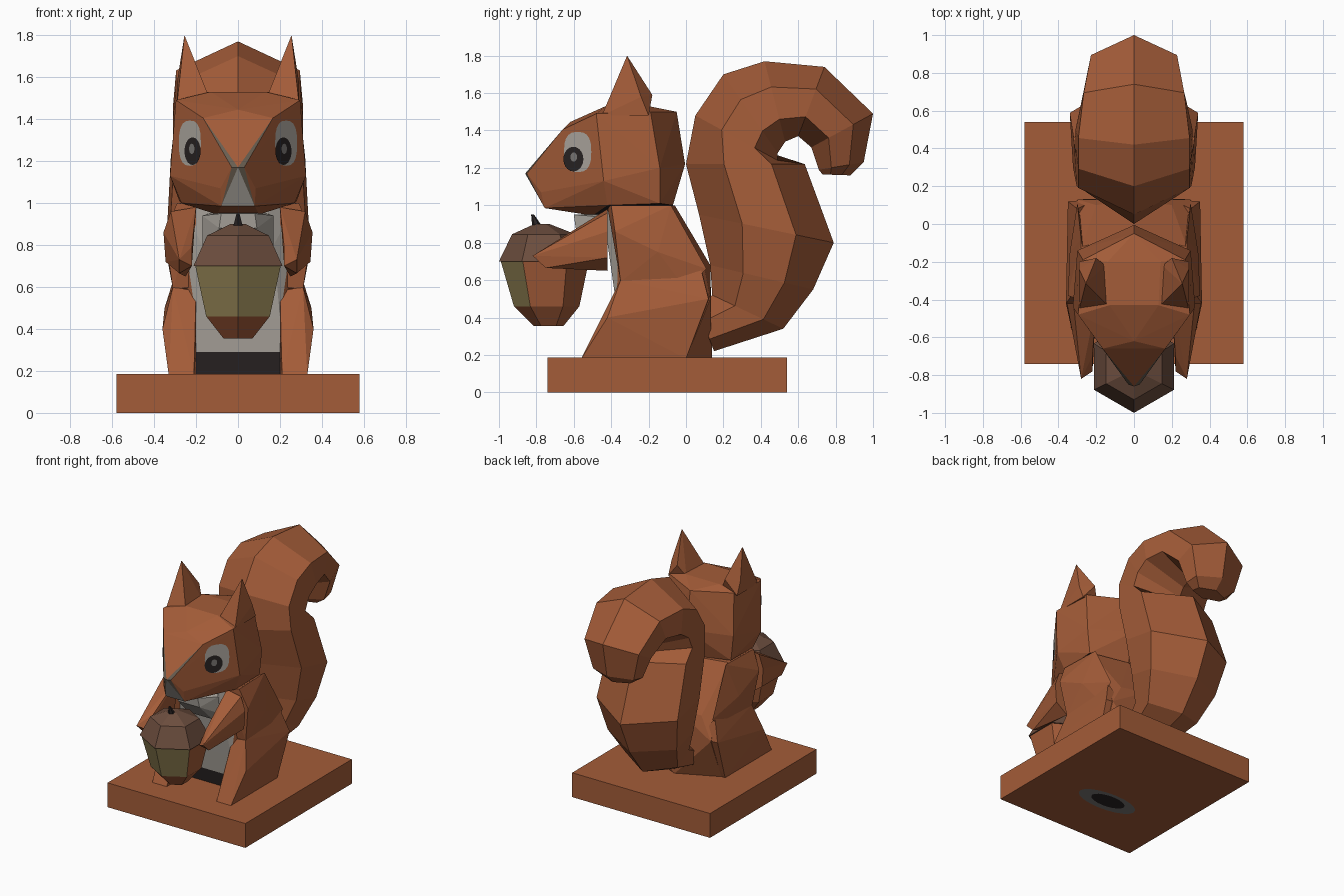
import bpy, bmesh, math
from mathutils import Vector

if "Cube" in bpy.data.objects:
    bpy.data.objects.remove(bpy.data.objects["Cube"])


def material(name, rgb):
    m = bpy.data.materials.new(name)
    m.diffuse_color = (*rgb, 1)
    m.use_nodes = True
    m.node_tree.nodes["Principled BSDF"].inputs["Base Color"].default_value = m.diffuse_color
    return m


FUR = material("russet", (0.37, 0.107, 0.04))
CREAM = material("pale grey", (0.42, 0.39, 0.35))
DARK = material("near black", (0.022, 0.017, 0.017))
CAP = material("cap brown", (0.15, 0.075, 0.048))
OLIVE = material("olive yellow", (0.26, 0.20, 0.08))
NOSE = material("nose brown", (0.14, 0.11, 0.08))
GREY = material("mid grey", (0.2, 0.19, 0.18))


def finish(name, bm, mats, rule=None, cuts=()):
    bmesh.ops.recalc_face_normals(bm, faces=bm.faces)
    for z in cuts:
        bmesh.ops.bisect_plane(bm, geom=bm.verts[:] + bm.edges[:] + bm.faces[:],
                               plane_co=(0, 0, z), plane_no=(0, 0, 1))
    bm.normal_update()
    if rule:
        for f in bm.faces:
            f.material_index = rule(f.calc_center_median(), f.normal)
    me = bpy.data.meshes.new(name)
    bm.to_mesh(me)
    bm.free()
    for m in mats:
        me.materials.append(m)
    ob = bpy.data.objects.new(name, me)
    bpy.context.collection.objects.link(ob)
    return ob


def hull(name, pts, mats=(FUR,), rule=None, cuts=()):
    bm = bmesh.new()
    for p in pts:
        bm.verts.new(p)
    r = bmesh.ops.convex_hull(bm, input=bm.verts[:])
    junk = {e for e in r["geom_interior"] + r["geom_unused"] if isinstance(e, bmesh.types.BMVert)}
    bmesh.ops.delete(bm, geom=list(junk), context='VERTS')
    return finish(name, bm, mats, rule, cuts)


def both(pts):
    return pts + [(-x, y, z) for x, y, z in pts if x > 0]


def pair(name, pts):
    hull(name + "_right", pts)
    hull(name + "_left", [(-x, y, z) for x, y, z in pts])


def loft(name, rings, mats=(FUR,), rule=None):
    bm = bmesh.new()
    vs = [[bm.verts.new(p) for p in r] for r in rings]
    n = len(vs[0])
    for a, b in zip(vs, vs[1:]):
        for i in range(n):
            bm.faces.new((a[i], a[(i + 1) % n], b[(i + 1) % n], b[i]))
    bm.faces.new(vs[0])
    bm.faces.new(vs[-1])
    return finish(name, bm, mats, rule)


def disc(name, center, u, v, ru, rv, mat, power=1.0, n=20):
    """Flat oval plate; power < 1 makes it squarer."""
    bm = bmesh.new()
    vs = []
    for i in range(n):
        c, s = math.cos(math.tau * i / n), math.sin(math.tau * i / n)
        a, b = (math.copysign(abs(t) ** power, t) for t in (c, s))
        vs.append(bm.verts.new(Vector(center) + Vector(u) * (a * ru) + Vector(v) * (b * rv)))
    bm.faces.new(vs)
    me = bpy.data.meshes.new(name)
    bm.to_mesh(me)
    bm.free()
    me.materials.append(mat)
    bpy.context.collection.objects.link(bpy.data.objects.new(name, me))


# Base slab, with dark marks underneath
hull("base", both([(0.58, y, z) for y in (-0.74, 0.54) for z in (0, 0.185)]))
disc("underside_mark", (0, -0.29, -0.002), (1, 0, 0), (0, -1, 0), 0.24, 0.1, GREY)
disc("underside_core", (0, -0.28, -0.004), (1, 0, 0), (0, -1, 0), 0.14, 0.065, DARK)

# Torso with pale belly, dark at the bottom
hull("torso", both([
    (0.2, -0.33, 0.18), (0.2, -0.37, 0.45), (0.17, -0.42, 0.8), (0.14, -0.44, 0.97),
    (0.28, -0.36, 1.0), (0.28, -0.12, 1.0), (0, -0.06, 1.0), (0, 0.13, 0.68),
    (0.2, 0.1, 0.66), (0.3, 0.13, 0.5), (0.3, 0.0, 0.18), (0, 0.14, 0.18)]),
    (FUR, CREAM, DARK),
    lambda c, n: 0 if n.y > -0.75 or n.z > 0.6 else (1 if c.z > 0.29 else 2), (0.29,))
hull("chest_bib", both([
    (0.08, -0.6, 0.95), (0.09, -0.59, 0.88), (0.17, -0.48, 0.94), (0.17, -0.45, 0.8),
    (0.1, -0.45, 0.74), (0.1, -0.4, 0.96)]), (CREAM,))

# Haunches, shoulders and forearms
pair("haunch", [
    (0.21, -0.56, 0.18), (0.33, -0.56, 0.18), (0.36, -0.42, 0.4), (0.2, -0.44, 0.4),
    (0.31, -0.35, 0.6), (0.2, -0.35, 0.58), (0.2, 0.13, 0.5), (0.35, 0.12, 0.5),
    (0.33, 0.0, 0.18), (0.2, 0.0, 0.18), (0.3, 0.08, 0.66)])
pair("shoulder", [
    (0.2, -0.42, 0.99), (0.29, -0.4, 1.0), (0.28, -0.08, 1.0), (0.34, -0.15, 0.75),
    (0.3, 0.11, 0.66), (0.35, -0.38, 0.86), (0.31, -0.35, 0.59), (0.2, -0.35, 0.6),
    (0.3, 0.0, 0.55)])
pair("forearm", [
    (0.2, -0.42, 0.98), (0.32, -0.42, 0.96), (0.355, -0.42, 0.86), (0.345, -0.42, 0.72),
    (0.25, -0.42, 0.65), (0.28, -0.82, 0.73), (0.28, -0.75, 0.665), (0.22, -0.78, 0.70),
    (0.22, -0.7, 0.79)])


# Head with nose, muzzle and dark neck crease; the eye planes are vertical
def head_rule(c, n):
    if c.y < -0.73 and n.y < -0.6 and abs(n.x) < 0.45:
        return 1 if c.z > 1.07 else 2
    return 3 if n.z < -0.5 and c.y > -0.38 else 0


hull("head", both([
    (0, -0.86, 1.17), (0.03, -0.85, 1.17), (0.166, -0.66, 1.405), (0, -0.62, 1.445),
    (0.296, -0.48, 1.49), (0.324, -0.44, 1.13), (0.084, -0.775, 1.07), (0.08, -0.755, 0.985),
    (0.1, -0.5, 0.945), (0.27, -0.42, 1.0), (0.13, -0.43, 1.53), (0.14, -0.2, 1.53),
    (0.27, -0.19, 1.5), (0, -0.05, 1.5), (0, -0.005, 1.22), (0.3, -0.14, 1.2),
    (0.28, -0.14, 1.01), (0, -0.07, 1.0)]),
    (FUR, NOSE, CREAM, DARK), head_rule)

# Ears
pair("ear", [
    (0.14, -0.43, 1.51), (0.29, -0.45, 1.48), (0.255, -0.315, 1.8), (0.29, -0.2, 1.48),
    (0.15, -0.22, 1.5), (0.29, -0.24, 1.58), (0.2, -0.18, 1.59)])

# Eyes: stacked plates on the slanted sides of the head
for side, sx in (("right", 1), ("left", -1)):
    u, nrm = Vector((sx * 0.583, 0.812, 0)), Vector((sx * 0.812, -0.583, 0))

    def eye(name, y, z, ru, rz, mat, lift, power=1.0):
        x = sx * (0.03 + 0.718 * (y + 0.85))
        disc(f"{name}_{side}", Vector((x, y, z)) + nrm * lift, u * sx, (0, 0, 1), ru, rz, mat, power)

    eye("eye_white", -0.577, 1.285, 0.09, 0.108, CREAM, 0.004, 0.75)
    eye("pupil", -0.598, 1.247, 0.066, 0.066, DARK, 0.007)
    eye("eye_glint", -0.595, 1.258, 0.022, 0.025, GREY, 0.009)

# Acorn: six-sided nut, cap and stem


def hexagon(y, z, r):
    return [(r * math.sin(i * math.pi / 3), y - r * math.cos(i * math.pi / 3), z) for i in range(6)]


loft("acorn_nut", [hexagon(-0.735, 0.355, 0.08), hexagon(-0.745, 0.46, 0.175), hexagon(-0.755, 0.7, 0.235)],
     (FUR, OLIVE), lambda c, n: int(c.z > 0.5 and n.y < -0.7 and n.z < 0.5))
loft("acorn_cap", [hexagon(-0.755, 0.7, 0.245), hexagon(-0.76, 0.845, 0.17), hexagon(-0.77, 0.9, 0.04)], (CAP,))
loft("acorn_stem", [hexagon(-0.785, 0.86, 0.035), hexagon(-0.82, 0.95, 0.008)], (DARK,))

# Curled tail: front/outer ridge, back/inner ridge, half width
tail = [
    (0.06, 0.45, 0.15, 0.22, 0.15), (0.14, 0.52, 0.52, 0.34, 0.22),
    (0.13, 0.68, 0.68, 0.55, 0.29), (0.07, 0.95, 0.79, 0.8, 0.34),
    (0.0, 1.22, 0.635, 1.22, 0.32), (0.05, 1.48, 0.49, 1.24, 0.31),
    (0.2, 1.70, 0.49, 1.28, 0.31), (0.42, 1.77, 0.53, 1.34, 0.31),
    (0.74, 1.74, 0.6, 1.37, 0.28), (1.0, 1.49, 0.67, 1.31, 0.24),
    (0.95, 1.23, 0.71, 1.19, 0.18), (0.88, 1.16, 0.73, 1.165, 0.12)]
rings = []
for fy, fz, by, bz, w in tail:
    def at(x, t):
        return (x, fy + (by - fy) * t, fz + (bz - fz) * t)
    rings.append([at(0, 0), at(w * 0.95, 0.32), at(w, 0.72), at(0, 1), at(-w, 0.72), at(-w * 0.95, 0.32)])
loft("tail", rings)
